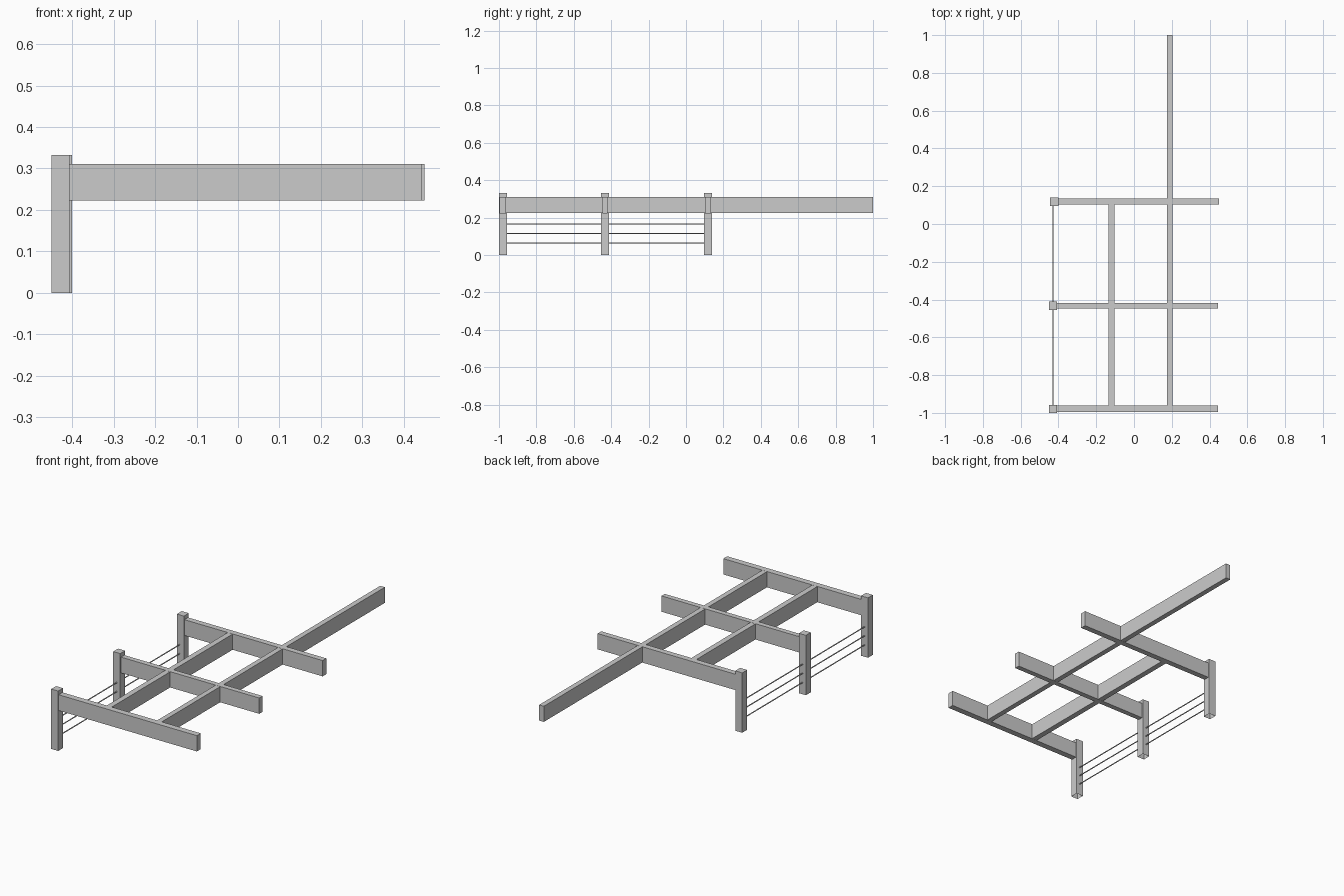
import bpy, bmesh
from mathutils import Vector

if "Cube" in bpy.data.objects:
    bpy.data.objects.remove(bpy.data.objects["Cube"])


def box(name, x, y, z, open_bottom=False):
    """Box from (min, max) ranges on each axis."""
    bm = bmesh.new()
    bmesh.ops.create_cube(bm, size=1)
    for v in bm.verts:
        v.co = Vector([(r[0] + r[1]) / 2 + c * (r[1] - r[0])
                       for r, c in zip((x, y, z), v.co)])
    bm.normal_update()
    if open_bottom:
        bmesh.ops.delete(bm, geom=[f for f in bm.faces if f.normal.z < -0.9],
                         context='FACES')
    me = bpy.data.meshes.new(name)
    bm.to_mesh(me)
    bm.free()
    ob = bpy.data.objects.new(name, me)
    bpy.context.collection.objects.link(ob)
    return ob


POST, HEIGHT = 0.043, 0.333
BEAM_Z = (0.223, 0.311)
rows = [("front", -0.45, -0.979), ("middle", -0.45, -0.433), ("back", -0.444, 0.118)]
thick = {"front": 0.034, "middle": 0.029, "back": 0.032}

# Posts with a cross beam cantilevered from each
for name, x0, yc in rows:
    box(name + "_post", (x0, x0 + POST), (yc - POST / 2, yc + POST / 2),
        (0, HEIGHT), open_bottom=True)
    t = thick[name] / 2
    box(name + "_cross_beam", (x0 + POST, x0 + 0.894), (yc - t, yc + t), BEAM_Z)

# Long beams running front to back
box("long_beam", (0.175, 0.204), (-0.963, 1.0), (BEAM_Z[0] + 0.0005, BEAM_Z[1] - 0.0005))
box("short_beam", (-0.135, -0.104), (-0.963, 0.103), (BEAM_Z[0] + 0.0005, BEAM_Z[1] - 0.0005))

# Thin rails strung between neighbouring posts
for bay, (a, b) in enumerate(zip(rows, rows[1:])):
    y0, y1 = a[2] + POST / 2, b[2] - POST / 2
    for i, z in enumerate((0.065, 0.116, 0.166)):
        bpy.ops.mesh.primitive_cylinder_add(
            vertices=12, radius=0.003, depth=y1 - y0,
            location=(-0.4285, (y0 + y1) / 2, z), rotation=(1.5707963, 0, 0))
        bpy.context.object.name = f"rail_{bay + 1}_{i + 1}"
        bpy.ops.object.shade_smooth_by_angle()
